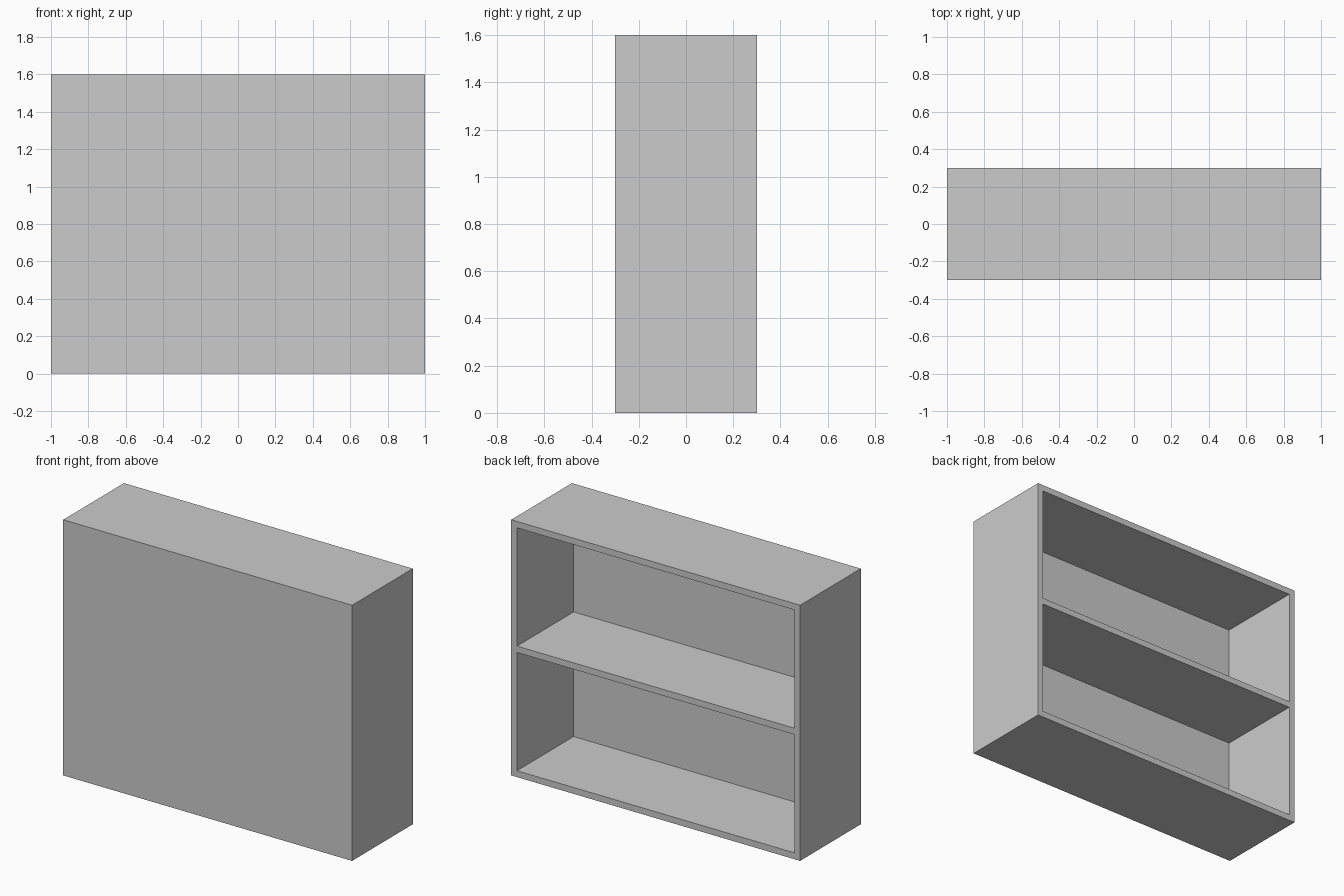
import bpy

if "Cube" in bpy.data.objects:
    bpy.data.objects.remove(bpy.data.objects["Cube"])

WIDTH, DEPTH, HEIGHT = 2.0, 0.6, 1.6
BOARD = 0.04   # thickness of every panel
BAYS = 2       # openings stacked between the boards


def box(name, lo, hi):
    """Axis-aligned box from its low corner to its high corner."""
    bpy.ops.mesh.primitive_cube_add(size=1, location=[(a + b) / 2 for a, b in zip(lo, hi)])
    obj = bpy.context.object
    obj.name = name
    obj.scale = [b - a for a, b in zip(lo, hi)]
    bpy.ops.object.transform_apply(location=False, rotation=False, scale=True)
    return obj


# Cabinet body: closed panel at the front (-y), open toward +y
cabinet = box("shelf_cabinet", (-WIDTH / 2, -DEPTH / 2, 0), (WIDTH / 2, DEPTH / 2, HEIGHT))

# Bays carved from the open side, leaving the frame and a flush middle shelf
bay_height = (HEIGHT - BOARD * (BAYS + 1)) / BAYS
for i in range(BAYS):
    z = BOARD + i * (bay_height + BOARD)
    cutter = box(f"bay_cutter_{i + 1}",
                 (-WIDTH / 2 + BOARD, -DEPTH / 2 + BOARD, z),
                 (WIDTH / 2 - BOARD, DEPTH / 2 + 0.1, z + bay_height))
    mod = cabinet.modifiers.new(f"bay_{i + 1}", "BOOLEAN")
    mod.operation = "DIFFERENCE"
    mod.solver = "EXACT"
    mod.object = cutter
    bpy.context.view_layer.objects.active = cabinet
    bpy.ops.object.modifier_apply(modifier=mod.name)
    bpy.data.objects.remove(cutter, do_unlink=True)
